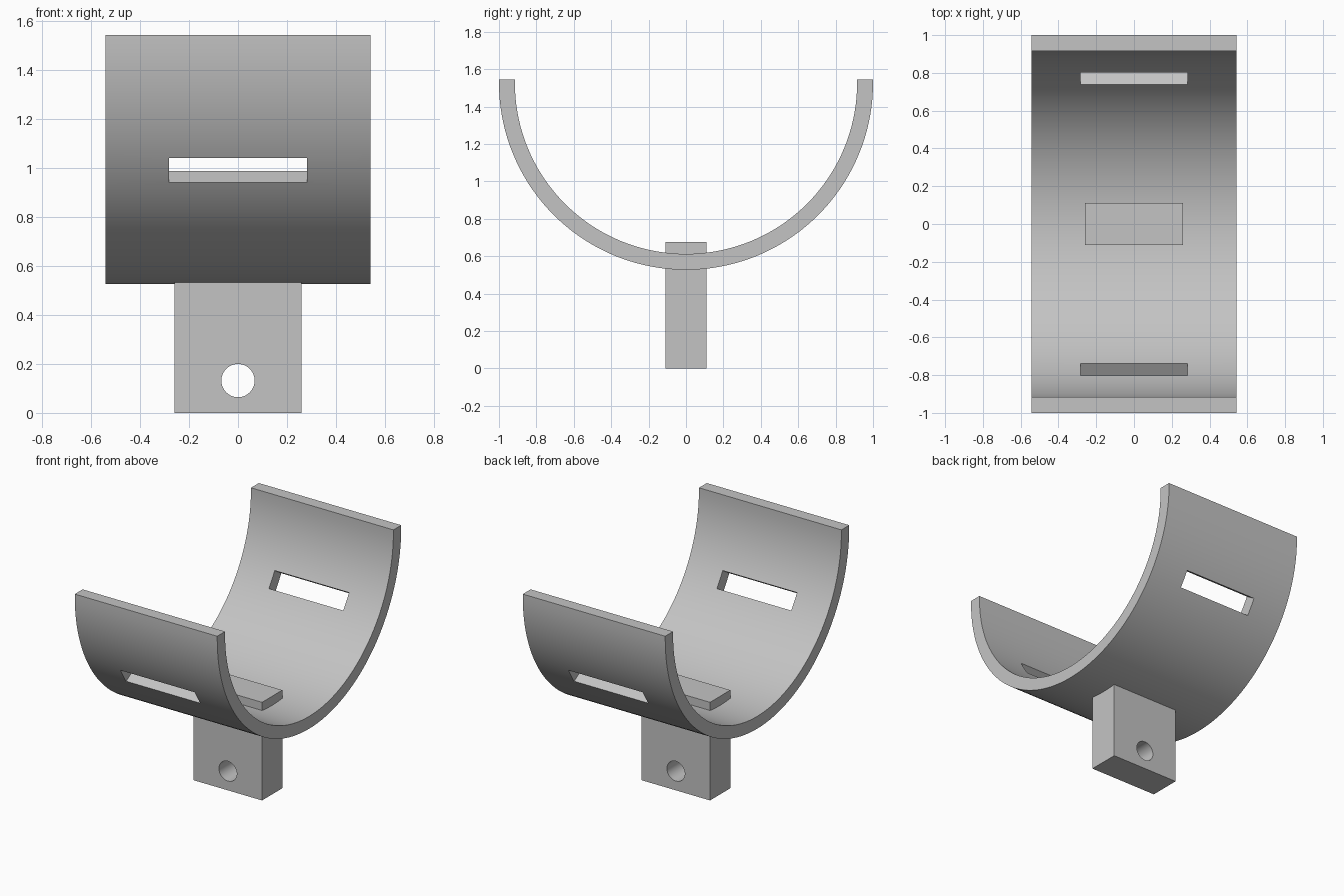
import bpy, bmesh, math
from mathutils import Matrix

if "Cube" in bpy.data.objects:
    bpy.data.objects.remove(bpy.data.objects["Cube"], do_unlink=True)

CENTRE_Z, TOP_Z = 1.527, 1.545
OUTER, INNER = 1.0, 0.915
HALF_WIDTH = 0.542
STEPS = 72

grey = bpy.data.materials.new("plain grey")
grey.use_nodes = True
grey.diffuse_color = (0.55, 0.55, 0.55, 1)
grey.node_tree.nodes["Principled BSDF"].inputs["Base Color"].default_value = (0.55, 0.55, 0.55, 1)


def add_object(name, bm):
    bmesh.ops.recalc_face_normals(bm, faces=bm.faces)
    mesh = bpy.data.meshes.new(name)
    bm.to_mesh(mesh)
    bm.free()
    mesh.materials.append(grey)
    obj = bpy.data.objects.new(name, mesh)
    bpy.context.collection.objects.link(obj)
    return obj


def box(name, size, matrix):
    bm = bmesh.new()
    bmesh.ops.create_cube(bm, size=1, matrix=matrix @ Matrix.Diagonal((*size, 1)))
    return add_object(name, bm)


def cut(obj, cutters):
    for cutter in cutters:
        mod = obj.modifiers.new("cut", "BOOLEAN")
        mod.operation, mod.solver, mod.object = "DIFFERENCE", "EXACT", cutter
    bpy.ops.object.select_all(action="DESELECT")
    obj.select_set(True)
    bpy.context.view_layer.objects.active = obj
    for mod in list(obj.modifiers):
        bpy.ops.object.modifier_apply(modifier=mod.name)
    for cutter in cutters:
        bpy.data.objects.remove(cutter, do_unlink=True)
    bpy.ops.object.shade_smooth_by_angle(angle=math.radians(30))


# Half-round cradle with short straight lips at the top
def arc(radius):
    angles = [math.pi * (1 + i / STEPS) for i in range(STEPS + 1)]
    points = [(radius * math.cos(a), CENTRE_Z + radius * math.sin(a)) for a in angles]
    return [(-radius, TOP_Z)] + points + [(radius, TOP_Z)]


bm = bmesh.new()
profile = arc(OUTER) + arc(INNER)[::-1]
face = bm.faces.new([bm.verts.new((-HALF_WIDTH, y, z)) for y, z in profile])
extruded = bmesh.ops.extrude_face_region(bm, geom=[face])["geom"]
bmesh.ops.translate(bm, vec=(2 * HALF_WIDTH, 0, 0),
                    verts=[v for v in extruded if isinstance(v, bmesh.types.BMVert)])
cradle = add_object("cradle", bm)

# Strap slots cut radially through both walls
slots = []
for side in (-1, 1):
    turn = Matrix.Rotation(-side * math.radians(32.4), 4, "X")
    matrix = Matrix.Translation((0, 0, CENTRE_Z)) @ turn @ Matrix.Translation((0, side * 0.96, 0))
    slots.append(box("slot_cutter", (0.566, 0.4, 0.118), matrix))
cut(cradle, slots)

# Mounting block, passing up through the cradle floor, with a bolt hole
block = box("mounting_block", (0.52, 0.22, 0.675), Matrix.Translation((0, 0, 0.3375)))
bm = bmesh.new()
bmesh.ops.create_cone(bm, cap_ends=True, segments=48, radius1=0.068, radius2=0.068, depth=0.6,
                      matrix=Matrix.Translation((0, 0, 0.132)) @ Matrix.Rotation(math.pi / 2, 4, "X"))
cut(block, [add_object("hole_cutter", bm)])
